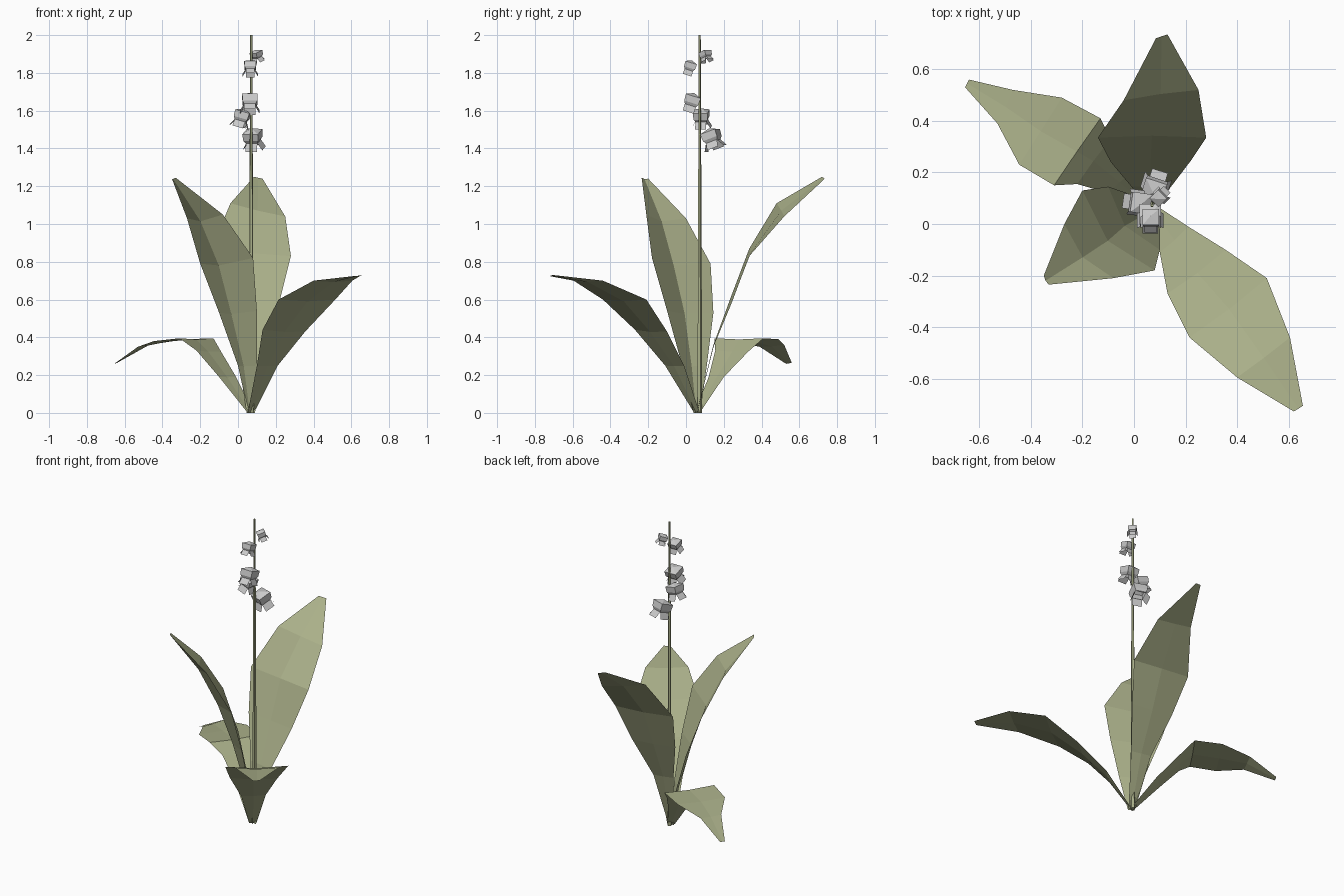
import bpy, math
from mathutils import Vector, Matrix

if "Cube" in bpy.data.objects:
    bpy.data.objects.remove(bpy.data.objects["Cube"])

green = bpy.data.materials.new("leaf_green")
green.diffuse_color = (0.40, 0.43, 0.25, 1)
green.use_nodes = True
green.node_tree.nodes["Principled BSDF"].inputs["Base Color"].default_value = green.diffuse_color
AXIS = Vector((0.07, 0.072, 0))


def make(name, verts, faces, mat=None):
    me = bpy.data.meshes.new(name)
    me.from_pydata([tuple(v) for v in verts], [], faces)
    me.update()
    ob = bpy.data.objects.new(name, me)
    bpy.context.collection.objects.link(ob)
    if mat:
        me.materials.append(mat)
    return ob


# Leaf blade: pairs of edge points from base to tip, joined over a midrib
def leaf(name, fold, rows):
    pairs = [(Vector(r[:3]), Vector(r[3:])) for r in rows]
    d = pairs[0][1] - pairs[0][0]
    d.z = 0
    d = d.normalized() * 0.022
    base = Vector((0.068, 0.058, 0))
    pairs.insert(0, (base - d, base + d))
    mids = [(a + b) / 2 for a, b in pairs]
    verts, faces = [], []
    for i, (a, b) in enumerate(pairs):
        tangent = mids[min(i + 1, len(mids) - 1)] - mids[max(i - 1, 0)]
        out = (b - a).cross(tangent).normalized()
        if out.dot(AXIS + Vector((0, 0, 1.6)) - mids[i]) > 0:
            out = -out
        if i == 0:
            out.z = 0
        verts += [a, mids[i] + out * fold * (b - a).length, b]
        if i:
            k = 3 * i
            faces += [(k - 3, k - 2, k + 1, k), (k - 2, k - 1, k + 2, k + 1)]
    return make(name, verts, faces, green)


leaf("tall_left_leaf", 0.15, [
    (0.00, 0.11, 0.25, 0.10, -0.02, 0.25),
    (-0.10, 0.145, 0.53, 0.10, -0.10, 0.54),
    (-0.20, 0.13, 0.79, 0.08, -0.18, 0.82),
    (-0.27, 0.00, 1.03, -0.08, -0.21, 1.05),
    (-0.35, -0.20, 1.24, -0.33, -0.235, 1.245)])
leaf("tall_back_leaf", 0.02, [
    (-0.01, 0.145, 0.36, 0.14, 0.14, 0.34),
    (-0.09, 0.24, 0.62, 0.22, 0.245, 0.59),
    (-0.14, 0.335, 0.87, 0.28, 0.335, 0.83),
    (-0.04, 0.48, 1.11, 0.25, 0.52, 1.04),
    (0.085, 0.72, 1.25, 0.13, 0.735, 1.24)])
leaf("front_right_leaf", 0.03, [
    (0.10, -0.11, 0.25, 0.21, -0.01, 0.25),
    (0.13, -0.27, 0.44, 0.355, -0.10, 0.43),
    (0.215, -0.44, 0.60, 0.515, -0.21, 0.60),
    (0.40, -0.595, 0.70, 0.605, -0.44, 0.70),
    (0.62, -0.727, 0.725, 0.655, -0.705, 0.73)])
leaf("drooping_back_leaf", 0.02, [
    (-0.10, 0.12, 0.19, -0.01, 0.20, 0.19),
    (-0.22, 0.155, 0.33, -0.09, 0.33, 0.325),
    (-0.31, 0.15, 0.395, -0.13, 0.41, 0.395),
    (-0.445, 0.23, 0.38, -0.28, 0.49, 0.39),
    (-0.53, 0.39, 0.35, -0.47, 0.52, 0.36),
    (-0.655, 0.53, 0.26, -0.64, 0.56, 0.265)])

# Flower stalk
bpy.ops.mesh.primitive_cone_add(vertices=5, radius1=0.014, radius2=0.006,
                                depth=2, location=AXIS + Vector((0, 0, 1)))
stalk = bpy.context.object
stalk.name = "flower_stalk"
stalk.data.materials.append(green)


# Bell flower: square cap and cup, pinched waist, four flared petals
def bell(name, centre, size, heading, tilt):
    def ring(r, z):
        return [Vector((r * x, r * y, z))
                for x, y in ((-1, -1), (1, -1), (1, 1), (-1, 1))]
    verts = [Vector((0, 0, 0.52))] + ring(0.38, 0.36) + ring(0.36, 0.02) + ring(0.28, -0.12)
    faces = []
    for i in range(4):
        j = (i + 1) % 4
        faces += [(0, 1 + i, 1 + j), (1 + j, 1 + i, 5 + i, 5 + j),
                  (5 + j, 5 + i, 9 + i, 9 + j)]
        a, b = verts[9 + i], verts[9 + j]
        out = ((a + b) / 2).copy()
        out.z = 0
        push = out.normalized() * 0.2 + Vector((0, 0, -0.34))
        n = len(verts)
        verts += [a + push, b + push]
        faces.append((9 + j, 9 + i, n, n + 1))
    h = math.radians(heading)
    m = (Matrix.Translation(centre) @ Matrix.Rotation(h, 4, 'Z')
         @ Matrix.Rotation(-math.radians(tilt), 4, 'Y') @ Matrix.Scale(size, 4))
    return make(name, [m @ v for v in verts], faces)


bells = [((0.10, 0.105, 1.89), 0.066, 45, 20),
         ((0.065, 0.018, 1.825), 0.084, -90, 18),
         ((0.063, 0.027, 1.64), 0.108, -90, 18),
         ((0.018, 0.082, 1.56), 0.104, 172, 16),
         ((0.08, 0.14, 1.45), 0.114, 72, 20)]
for n, b in enumerate(bells, 1):
    bell(f"bell_flower_{n}", *b)
